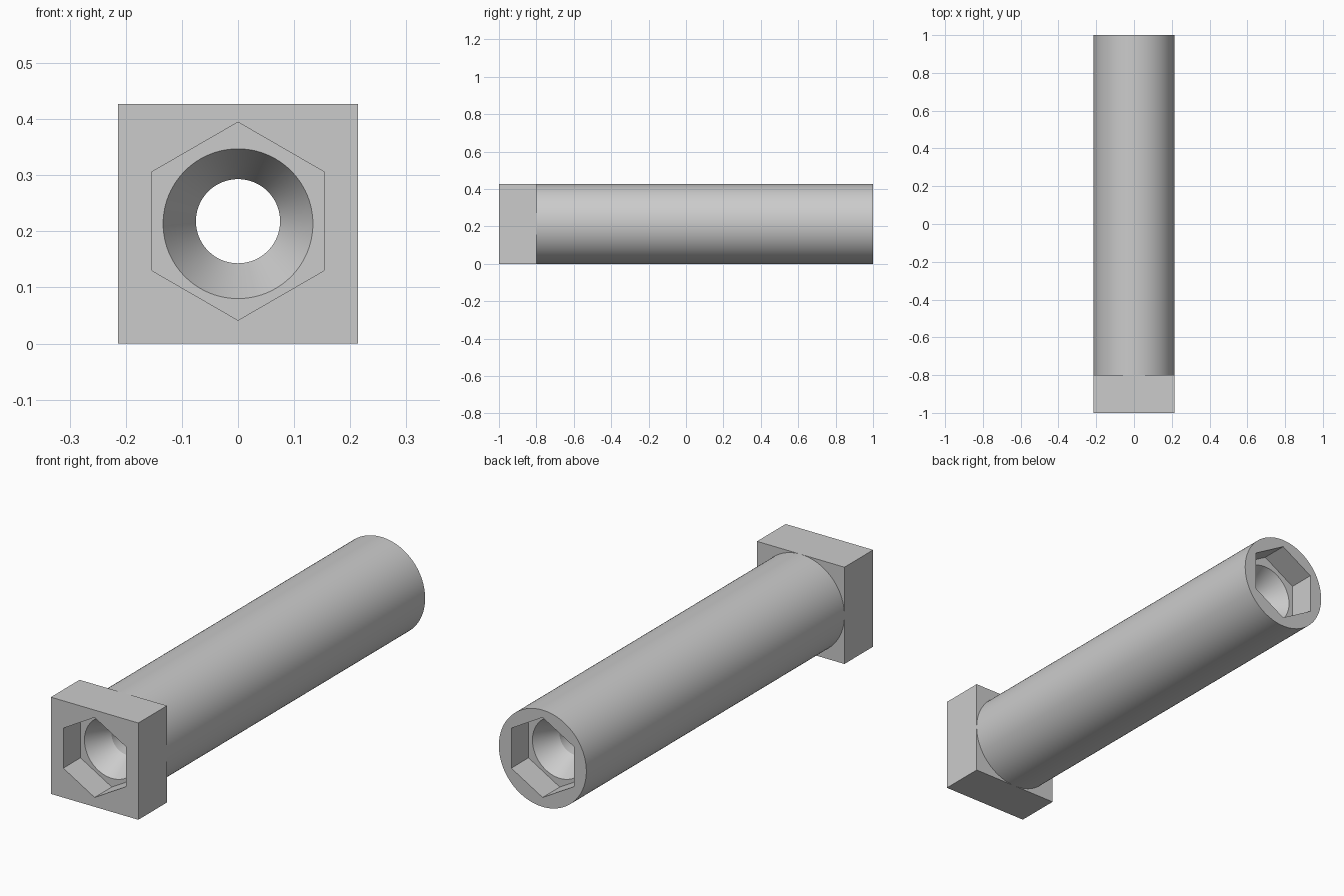
import bpy
import bmesh
from math import cos, sin, pi, radians

if "Cube" in bpy.data.objects:
    bpy.data.objects.remove(bpy.data.objects["Cube"], do_unlink=True)

HALF = 0.2135      # half width of head, radius of shaft, height of the axis
HOLE_Z = 0.218     # axis of the hex sockets and the through hole

grey = bpy.data.materials.new("light grey")
grey.use_nodes = True
colour = (0.6, 0.6, 0.6, 1)
grey.diffuse_color = colour
grey.node_tree.nodes["Principled BSDF"].inputs["Base Color"].default_value = colour


def loft(name, rings, sides, turn=0.0):
    """Closed solid along y through rings of (y, radius, centre height)."""
    bm = bmesh.new()
    loops = []
    for y, r, z in rings:
        angles = [turn + 2 * pi * i / sides for i in range(sides)]
        loops.append([bm.verts.new((r * cos(a), y, z + r * sin(a))) for a in angles])
    for a, b in zip(loops, loops[1:]):
        for i in range(sides):
            j = (i + 1) % sides
            bm.faces.new((a[i], a[j], b[j], b[i]))
    bm.faces.new(loops[0])
    bm.faces.new(loops[-1])
    bmesh.ops.recalc_face_normals(bm, faces=bm.faces)
    mesh = bpy.data.meshes.new(name)
    bm.to_mesh(mesh)
    bm.free()
    mesh.materials.append(grey)
    obj = bpy.data.objects.new(name, mesh)
    bpy.context.collection.objects.link(obj)
    return obj


# Square head and round shaft
head = loft("square_head", [(-1, HALF * 2 ** 0.5, HALF), (-0.8, HALF * 2 ** 0.5, HALF)], 4, pi / 4)
shaft = loft("round_shaft", [(-0.8, HALF, HALF), (1, HALF, HALF)], 128)

# Through hole with a countersink behind each socket
half_bore = [(0.9, 0.1335, HALF), (0.88, 0.1335, HALF), (0.775, 0.075, HOLE_Z)]
bore = [(-y, r, z) for y, r, z in half_bore] + half_bore[::-1]
cutters = [loft("bore_cutter", bore, 96)]

# Hexagonal socket at each end
for side, label in ((-1, "front"), (1, "back")):
    ends = [(side * 0.88, 0.1765, HOLE_Z), (side * 1.1, 0.1765, HOLE_Z)]
    cutters.append(loft(label + "_socket_cutter", ends, 6, pi / 2))

# Cut, then shade smooth with sharp edges kept
for obj in (head, shaft):
    bpy.ops.object.select_all(action='DESELECT')
    obj.select_set(True)
    bpy.context.view_layer.objects.active = obj
    for cutter in cutters:
        mod = obj.modifiers.new("cut", 'BOOLEAN')
        mod.operation = 'DIFFERENCE'
        mod.solver = 'EXACT'
        mod.object = cutter
        bpy.ops.object.modifier_apply(modifier=mod.name)
    bpy.ops.object.shade_smooth_by_angle(angle=radians(25))

for cutter in cutters:
    bpy.data.objects.remove(cutter, do_unlink=True)
